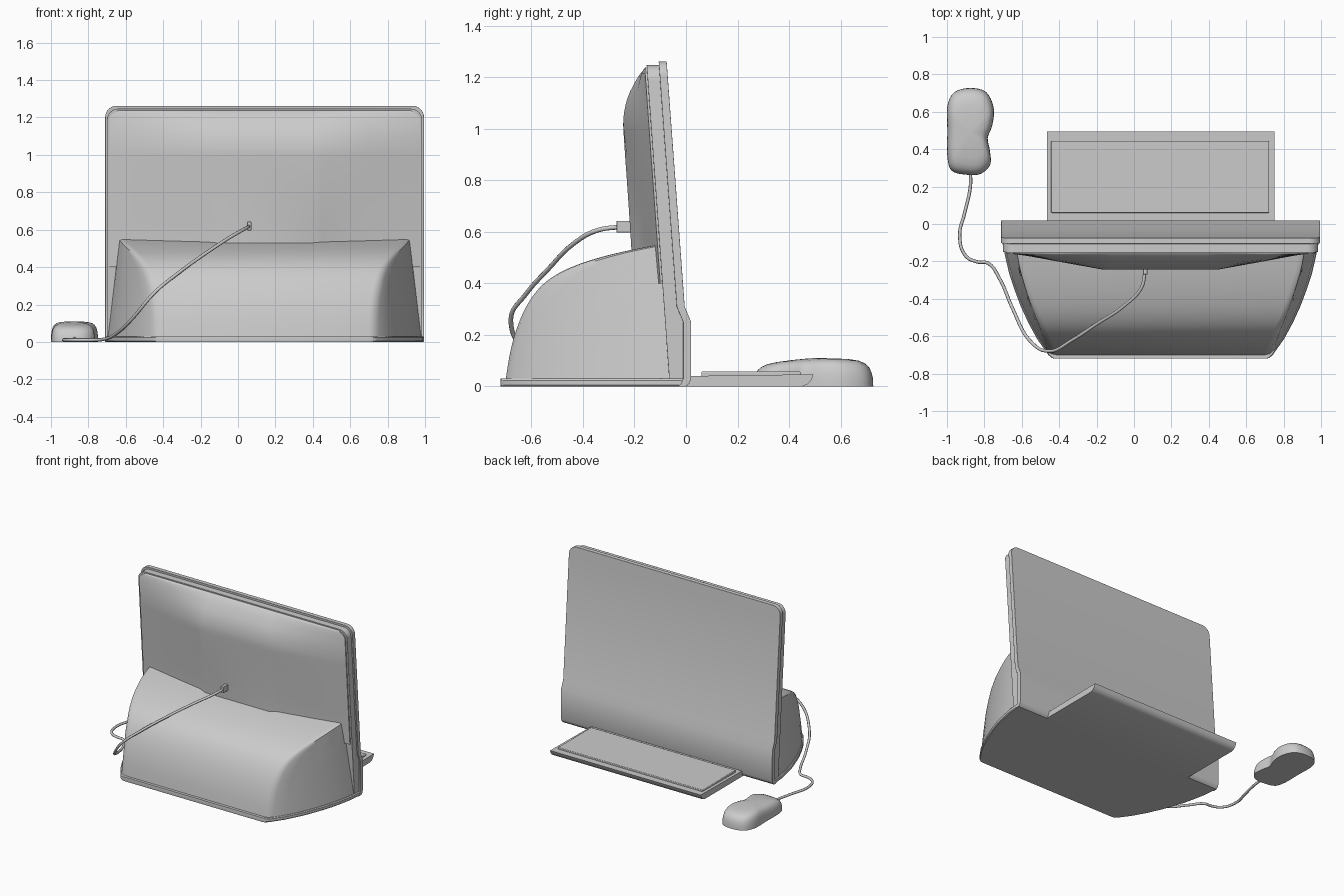
import bpy, bmesh, math
from mathutils import Vector

if "Cube" in bpy.data.objects:
    bpy.data.objects.remove(bpy.data.objects["Cube"])

CX = 0.142  # centre line of the screen and base


def lerp(table, t):
    """Piecewise linear lookup in a table of (key, value)."""
    if t <= table[0][0]:
        return table[0][1]
    for (a, u), (b, v) in zip(table, table[1:]):
        if t <= b:
            return u + (v - u) * (t - a) / (b - a)
    return table[-1][1]


def spline(pts, n=4, closed=False):
    """Catmull-Rom curve through 2D points."""
    out, m = [], len(pts)
    get = (lambda i: Vector(pts[i % m])) if closed else (lambda i: Vector(pts[max(0, min(m - 1, i))]))
    for i in range(m if closed else m - 1):
        a, b, c, d = (get(i + k) for k in (-1, 0, 1, 2))
        for k in range(n):
            t = k / n
            out.append(0.5 * (2 * b + (c - a) * t + (2 * a - 5 * b + 4 * c - d) * t * t
                              + (3 * b - a - 3 * c + d) * t ** 3))
    if not closed:
        out.append(Vector(pts[-1]))
    return out


def smooth(obj, angle=32):
    bpy.ops.object.select_all(action='DESELECT')
    obj.select_set(True)
    bpy.context.view_layer.objects.active = obj
    bpy.ops.object.shade_smooth_by_angle(angle=math.radians(angle))


def loft(name, rows, bevel=0, angle=32):
    """Skin closed rings of equal length and cap both ends."""
    bm = bmesh.new()
    rings = [[bm.verts.new(p) for p in r] for r in rows]
    n = len(rings[0])
    for a, b in zip(rings, rings[1:]):
        for i in range(n):
            j = (i + 1) % n
            bm.faces.new((a[i], a[j], b[j], b[i]))
    bm.faces.new(rings[0][::-1])
    bm.faces.new(rings[-1])
    bmesh.ops.recalc_face_normals(bm, faces=bm.faces)
    mesh = bpy.data.meshes.new(name)
    bm.to_mesh(mesh)
    bm.free()
    obj = bpy.data.objects.new(name, mesh)
    bpy.context.collection.objects.link(obj)
    smooth(obj, angle)
    if bevel:
        mod = obj.modifiers.new("soft_edges", 'BEVEL')
        mod.width, mod.segments = bevel, 2
        mod.limit_method, mod.angle_limit = 'ANGLE', math.radians(40)
    return obj


def box(name, x0, x1, y0, y1, z0, z1, bevel=0):
    ring = [(x0, y0), (x1, y0), (x1, y1), (x0, y1)]
    return loft(name, [[(x, y, z) for x, y in ring] for z in (z0, z1)], bevel)


# Screen slabs: leaning layers with rounded top corners
FRONT = [(0, 0.0), (0.01, 0.012), (0.03, 0.02), (0.25, 0.02), (0.31, -0.005), (1.26, -0.075)]


def frame_back(z):
    return -0.063 - 0.072 * z


def slab(name, half, z0, z1, r, front, back, bevel):
    zs = [z for z, _ in FRONT if z0 < z < z1 - r]
    zs = [z0] + zs + [z1 - r + r * math.sin(math.radians(a)) for a in range(0, 91, 10)]
    rows = []
    for z in zs:
        k = max(0, (z - z1 + r) / r)
        h = half - r + r * math.sqrt(max(0, 1 - k * k))
        rows.append([(CX - h, back(z), z), (CX + h, back(z), z),
                     (CX + h, front(z), z), (CX - h, front(z), z)])
    loft(name, rows, bevel)


slab("screen_front", 0.852, 0, 1.262, 0.06, lambda z: lerp(FRONT, z),
     lambda z: lerp(FRONT, z) - 0.031, 0.004)
slab("screen_frame", 0.842, 0.02, 1.247, 0.06, lambda z: lerp(FRONT, z) - 0.025,
     frame_back, 0.004)

# Bulging rear shell of the screen, with a raised centre panel
bulge = spline([(0.4, -0.205), (0.55, -0.213), (0.75, -0.226), (0.95, -0.24), (1.04, -0.243),
                (1.12, -0.227), (1.19, -0.193), (1.225, -0.168), (1.238, -0.153)], 3)
rows = []
for z, y in bulge:
    h = 0.83 - 0.05 * max(0, (z - 1.19) / 0.048) ** 2
    edge = max(y, frame_back(z) - 0.008)
    step = 0.022 * max(0, min(1, (1.02 - z) / 0.45))
    side = min(edge, y + step)
    half = [(h, frame_back(z) + 0.02), (h, edge), (0.56, (side + edge) / 2 - 0.004),
            (0.31, side), (0.26, y)]
    rows.append([(CX + a, b, z) for a, b in half] + [(CX - a, b, z) for a, b in half[::-1]])
loft("screen_back", rows, angle=40)

# Base body and plate share one curved plan outline
PLAN = [(-0.72, 0.585), (-0.66, 0.63), (-0.6, 0.67), (-0.5, 0.722), (-0.4, 0.765),
        (-0.25, 0.815), (-0.1, 0.846), (0, 0.852)]


def plan_ring(yb, yf, z, inset, corner):
    side = [(lerp(PLAN, yb) - inset - corner, yb),
            (lerp(PLAN, yb + corner * 0.2) - inset - corner * 0.3, yb + corner * 0.2)]
    for k in range(9):
        y = yb + corner + (yf - yb - corner) * k / 8
        side.append((lerp(PLAN, y) - inset, y))
    return [(CX + a, b, z) for a, b in side[::-1]] + [(CX - a, b, z) for a, b in side]


profile = spline([(-0.7, 0.025), (-0.685, 0.12), (-0.665, 0.2), (-0.635, 0.28), (-0.595, 0.35),
                  (-0.545, 0.405), (-0.47, 0.452), (-0.37, 0.49), (-0.25, 0.522), (-0.11, 0.55)], 3)
loft("base_body", [plan_ring(y, -0.062, z, 0.008 + 0.11 * z, 0.03) for y, z in profile], angle=40)
loft("base_plate", [plan_ring(-0.72, -0.01, z, i, 0.02) for z, i in
                    ((0, 0.006), (0.006, 0), (0.024, 0), (0.03, 0.006))])

# Keyboard tray with a curved near edge, and its key pad
tray = [(-0.02, 0), (0.45, 0), (0.472, 0.008), (0.487, 0.025), (0.495, 0.047), (-0.02, 0.04)]
loft("keyboard_tray", [[(x, y, z) for y, z in tray] for x in (-0.465, 0.75)])
box("keyboard_pad", -0.443, 0.723, 0.06, 0.445, 0.035, 0.058, 0.004)

# Mouse: waisted outline shrinking into a dome
outline = spline([(-0.875, 0.727), (-0.96, 0.705), (-0.998, 0.63), (-0.998, 0.5), (-0.998, 0.36),
                  (-0.975, 0.285), (-0.9, 0.264), (-0.82, 0.268), (-0.768, 0.32), (-0.772, 0.4),
                  (-0.782, 0.46), (-0.757, 0.53), (-0.75, 0.62), (-0.79, 0.705)], 4, True)
rows = []
for z, s in ((0, 1), (0.03, 0.995), (0.055, 0.97), (0.075, 0.93), (0.09, 0.86), (0.1, 0.76),
             (0.106, 0.6), (0.109, 0.35), (0.11, 0.08)):
    rows.append([(-0.875 + (x + 0.875) * s, 0.49 + (y - 0.49) * s,
                  z * (1 - 0.18 * max(0, min(1, (0.6 - y) / 0.34)) * s)) for x, y in outline])
loft("mouse", rows, angle=50)

# Mouse cable running up to a plug on the screen back
path = [(-0.875, 0.29, 0.02), (-0.875, 0.2, 0.012), (-0.905, 0.06, 0.011), (-0.932, -0.06, 0.011),
        (-0.9, -0.17, 0.011), (-0.84, -0.202, 0.011), (-0.78, -0.21, 0.011), (-0.72, -0.29, 0.014),
        (-0.65, -0.45, 0.045), (-0.56, -0.62, 0.13), (-0.45, -0.68, 0.26), (-0.33, -0.62, 0.36),
        (-0.2, -0.535, 0.455), (-0.05, -0.435, 0.555), (0.04, -0.34, 0.607), (0.06, -0.25, 0.62)]
curve = bpy.data.curves.new("cable", 'CURVE')
curve.dimensions = '3D'
curve.bevel_depth, curve.bevel_resolution = 0.009, 2
curve.resolution_u, curve.use_fill_caps = 6, True
sp = curve.splines.new('BEZIER')
sp.bezier_points.add(len(path) - 1)
for bp, p in zip(sp.bezier_points, path):
    bp.co = p
    bp.handle_left_type = bp.handle_right_type = 'AUTO'
bpy.context.collection.objects.link(bpy.data.objects.new("cable", curve))
box("cable_plug", 0.048, 0.072, -0.27, -0.2, 0.597, 0.643, 0.003)
